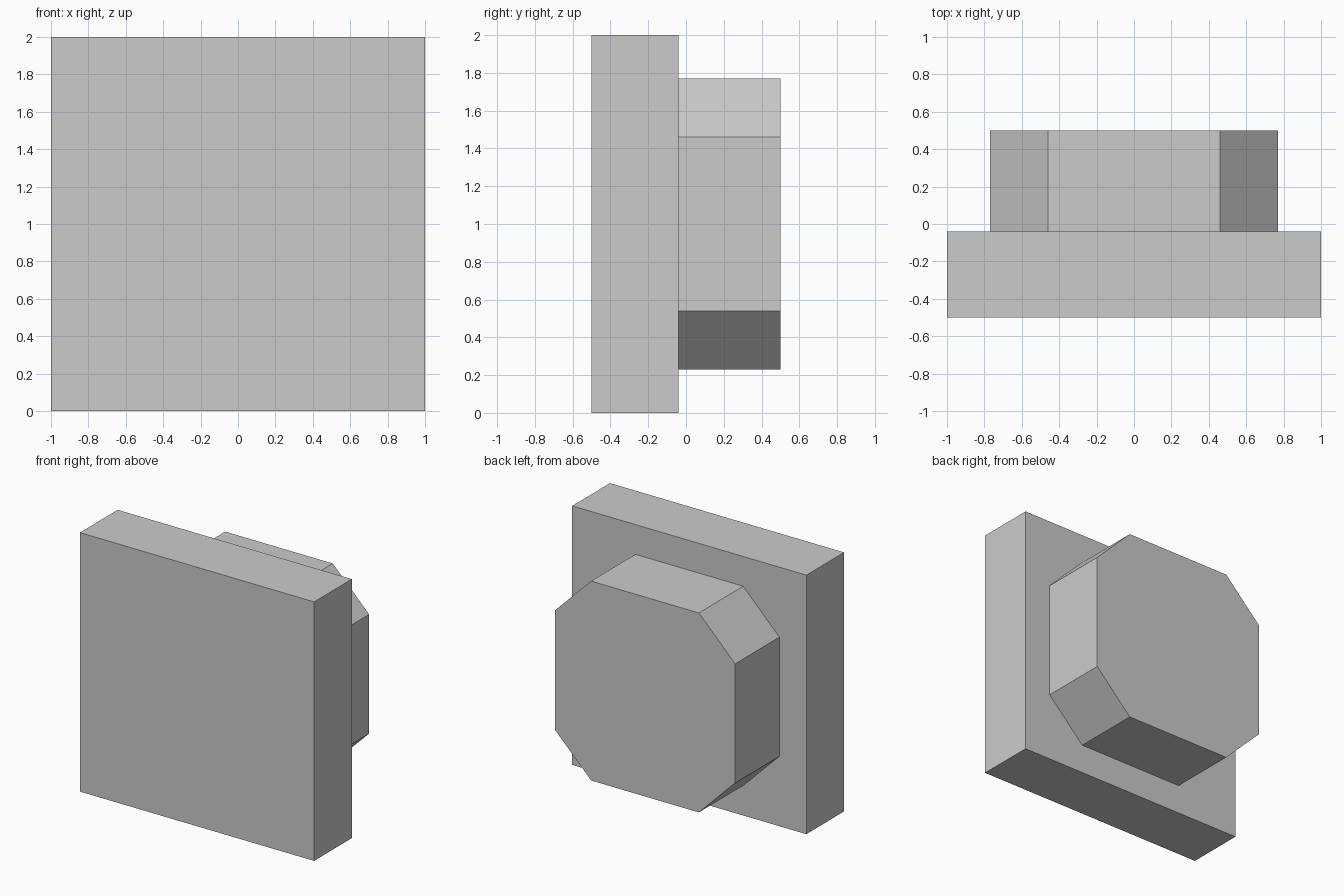
import bpy, bmesh

if "Cube" in bpy.data.objects:
    bpy.data.objects.remove(bpy.data.objects["Cube"])

grey = bpy.data.materials.new("light grey")
grey.diffuse_color = (0.6, 0.6, 0.6, 1)
grey.use_nodes = True
grey.node_tree.nodes["Principled BSDF"].inputs["Base Color"].default_value = grey.diffuse_color


def prism(name, profile, y0, y1):
    """Extrude an x-z outline from y0 to y1."""
    bm = bmesh.new()
    face = bm.faces.new([bm.verts.new((x, y0, z)) for x, z in profile])
    ext = bmesh.ops.extrude_face_region(bm, geom=[face], use_keep_orig=True)
    moved = [v for v in ext["geom"] if isinstance(v, bmesh.types.BMVert)]
    bmesh.ops.translate(bm, verts=moved, vec=(0, y1 - y0, 0))
    bmesh.ops.recalc_face_normals(bm, faces=bm.faces)
    mesh = bpy.data.meshes.new(name)
    bm.to_mesh(mesh)
    bm.free()
    mesh.materials.append(grey)
    obj = bpy.data.objects.new(name, mesh)
    bpy.context.collection.objects.link(obj)
    return obj


# Square front plate
prism("square_plate", [(-1, 0), (1, 0), (1, 2), (-1, 2)], -0.5, -0.04)

# Octagonal block on the back of the plate
R, F = 0.77, 0.46  # half width, half length of the straight sides
octagon = [(F, -R), (R, -F), (R, F), (F, R), (-F, R), (-R, F), (-R, -F), (-F, -R)]
prism("octagonal_block", [(x, z + 1) for x, z in octagon], -0.04, 0.5)
